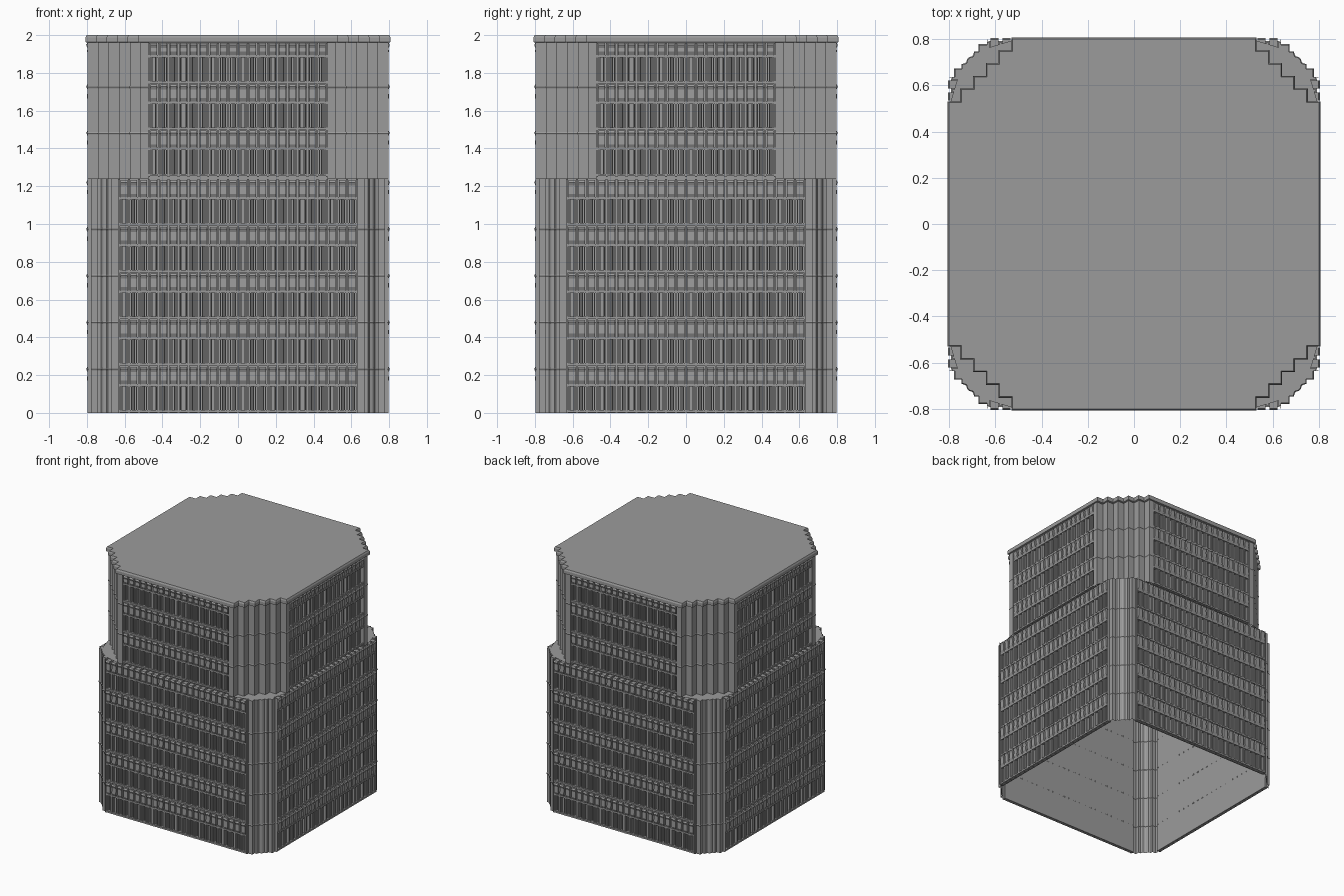
import bpy, bmesh, math
from mathutils import Matrix

if "Cube" in bpy.data.objects:
    bpy.data.objects.remove(bpy.data.objects["Cube"])

PITCH = 0.247
WALL = 0.762          # recessed window plane
FACE = 0.797          # outer face plane
MODULES = 0.0525      # facade module width

grey = bpy.data.materials.new("dark_grey")
grey.diffuse_color = (0.33, 0.33, 0.33, 1)
grey.use_nodes = True
grey.node_tree.nodes["Principled BSDF"].inputs["Base Color"].default_value = grey.diffuse_color


def finish(name, bm, fix=True):
    if fix:
        bmesh.ops.recalc_face_normals(bm, faces=bm.faces)
    me = bpy.data.meshes.new(name)
    bm.to_mesh(me)
    bm.free()
    me.materials.append(grey)
    ob = bpy.data.objects.new(name, me)
    bpy.context.collection.objects.link(ob)
    return ob


def prism(bm, u0, u1, profile):
    """Depth/height profile extruded along the facade (facing -y)."""
    a = [bm.verts.new((u0, -d, z)) for d, z in profile]
    b = [bm.verts.new((u1, -d, z)) for d, z in profile]
    n = len(profile)
    bm.faces.new(a)
    bm.faces.new(b[::-1])
    for i in range(n):
        bm.faces.new((a[i], b[i], b[(i + 1) % n], a[(i + 1) % n]))


def box(bm, u0, u1, d0, d1, z0, z1):
    prism(bm, u0, u1, [(d0, z0), (d1, z0), (d1, z1), (d0, z1)])


def four_sides(bm):
    geom = bm.verts[:] + bm.edges[:] + bm.faces[:]
    for k in (1, 2, 3):
        new = bmesh.ops.duplicate(bm, geom=geom)["geom"]
        verts = [g for g in new if isinstance(g, bmesh.types.BMVert)]
        bmesh.ops.rotate(bm, verts=verts, cent=(0, 0, 0),
                         matrix=Matrix.Rotation(k * math.pi / 2, 3, 'Z'))


def outline(corner):
    """Repeat one corner profile around the plan."""
    pts, cur = [], corner
    for _ in range(4):
        pts += cur
        cur = [(-y, x) for x, y in cur]
    return pts


def shell(name, corner, levels, cap=False):
    bm = bmesh.new()
    pts = outline(corner)
    n = len(pts)
    rings = [[bm.verts.new((x * s, y * s, z)) for x, y in pts] for z, s in levels]
    for r, q in zip(rings, rings[1:]):
        for i in range(n):
            j = (i + 1) % n
            bm.faces.new((r[i], r[j], q[j], q[i]))
    if cap:
        bm.faces.new(rings[-1])
        bm.faces.new(rings[0][::-1])
    return finish(name, bm, fix=False)


def stairs(outer, inner, steps):
    """Stepped corner running from (outer, inner) to (inner, outer)."""
    s = (outer - inner) / steps
    x, y = outer, inner
    pts = [(x, y)]
    for _ in range(steps):
        x -= s
        pts.append((x, y))
        y += s
        pts.append((x, y))
    return pts


def lips(z0, z1, bases):
    """Wall levels with a slight projecting lip at each floor line."""
    out = [(z0, 1)]
    for z in bases:
        out += [(z - 0.022, 1), (z - 0.015, 1.004), (z - 0.009, 1)]
    return out + [(z1, 1)]


# corner profiles in plan
half = [(WALL, 0.632), (FACE, 0.632), (0.775, 0.632), (0.775, 0.67), (0.743, 0.67),
        (0.743, 0.688), (0.724, 0.695), (0.718, 0.712)]
lower_corner = half + [(y, x) for x, y in half[::-1]]
upper_stairs = stairs(FACE, 0.517, 5)
upper_corner = [(WALL, 0.472), (FACE, 0.472)] + upper_stairs + [(0.472, FACE), (0.472, WALL)]

low_floors = [i * PITCH for i in range(5)]
up_floors = [1.25 + i * 0.245 for i in range(3)]

# tower walls, open at the bottom
shell("lower_walls", lower_corner, lips(0, 1.24, low_floors[1:]))
shell("upper_walls", upper_corner, lips(1.24, 1.965, up_floors[1:]))

# stepped roof slab with a bevelled rim
shell("roof_slab", stairs(0.807, 0.53, 5),
      [(1.96, 0.985), (1.963, 1), (1.988, 1), (2.0, 0.992)], cap=True)

# corner terraces between tiers
bm = bmesh.new()
bm.faces.new([bm.verts.new((x, y, 1.24)) for x, y in lower_corner + upper_stairs[::-1]])
four_sides(bm)
finish("corner_terraces", bm)


def facade(tier, half_width, floors, top):
    n = round(2 * half_width / MODULES)
    w = 2 * half_width / n
    spandrels, mullions, bars, rails = (bmesh.new() for _ in range(4))
    for z in floors:
        zt = min(z + PITCH, top)
        # horizontal sills and heads
        for a, b, d in ((z + 0.003, z + 0.016, 0.792), (z + 0.141, z + 0.154, 0.792)):
            box(rails, -half_width, half_width, WALL, d, a, b)
        for i in range(n):
            u = -half_width + i * w
            # spandrel panel with tapered foot and slight upper lip
            prism(spandrels, u + w * 0.16, u + w * 0.84,
                  [(WALL, z + 0.146), (0.788, z + 0.15), (0.799, z + 0.172), (0.797, zt - 0.03),
                   (0.804, zt - 0.014), (0.797, zt - 0.003), (WALL, zt - 0.003)])
            # glazing bars, slightly uneven from bay to bay
            fracs = (0.24, 0.42, 0.58, 0.76) if i % 3 else (0.2, 0.32, 0.68, 0.8)
            for k, f in enumerate(fracs):
                box(bars, u + w * f - 0.0025, u + w * f + 0.0025, WALL,
                    0.786 if k in (0, 3) else 0.776, z + 0.016, z + 0.141)
    # full height mullions
    for i in range(n + 1):
        u = -half_width + i * w
        box(mullions, u - 0.005, u + 0.005, WALL, 0.788, floors[0], top - 0.003)
    for part, bm in (("spandrels", spandrels), ("mullions", mullions),
                     ("glazing_bars", bars), ("sill_rails", rails)):
        four_sides(bm)
        finish(tier + "_" + part, bm)


facade("lower", 0.63, low_floors, 1.24)
facade("upper", 0.472, up_floors, 1.962)
